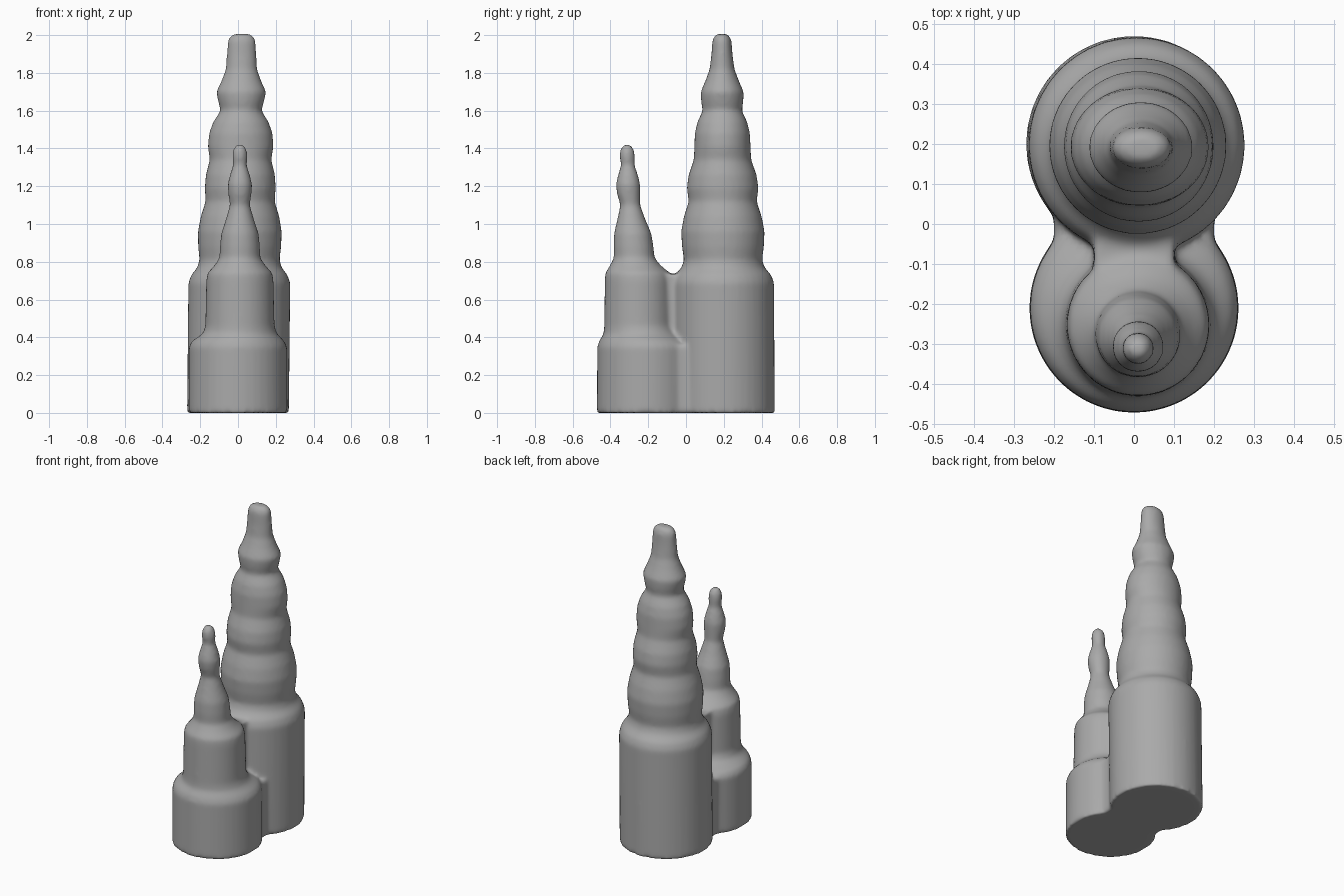
import bpy, bmesh
from math import cos, sin, tau

if "Cube" in bpy.data.objects:
    bpy.data.objects.remove(bpy.data.objects["Cube"])

SIDES = 40
bm = bmesh.new()


def loft(rings):
    """Closed tower from elliptical rings: z, x centre, y centre, x radius, y radius."""
    loops = []
    for z, cx, cy, rx, ry in rings:
        loops.append([bm.verts.new((cx + rx * cos(tau * i / SIDES),
                                    cy + ry * sin(tau * i / SIDES), z))
                      for i in range(SIDES)])
    for low, high in zip(loops, loops[1:]):
        for i in range(SIDES):
            j = (i + 1) % SIDES
            bm.faces.new((low[i], low[j], high[j], high[i]))
    bm.faces.new(loops[0][::-1])
    bm.faces.new(loops[-1])


def block(half_width, front, back, height):
    """Box standing on the ground, used to fill the valley between towers."""
    made = bmesh.ops.create_cube(bm, size=1)["verts"]
    for v in made:
        v.co.x *= 2 * half_width
        v.co.y = front if v.co.y < 0 else back
        v.co.z = 0 if v.co.z < 0 else height


# Tall rear tower: drum, then a stack of shrinking bulges (z, x radius, y radius)
tall = [(0, .27, .27), (.69, .27, .27), (.73, .255, .255), (.77, .223, .22),
        (.81, .212, .207), (.88, .22, .217), (.96, .222, .221), (1.04, .208, .206),
        (1.12, .183, .18), (1.19, .188, .19), (1.26, .183, .18), (1.34, .163, .152),
        (1.41, .174, .149), (1.48, .168, .146), (1.54, .147, .132), (1.6, .108, .104),
        (1.65, .122, .112), (1.7, .132, .114), (1.76, .104, .088), (1.82, .083, .066),
        (1.9, .078, .056), (1.97, .074, .051), (1.995, .062, .04), (2.006, .04, .025)]
loft([(z, .01 * z, .2 - .005 * z, rx, ry) for z, rx, ry in tall])

# Short front tower: two drums and a slim spire (z, y centre, radius)
short = [(0, -.21, .262), (.35, -.21, .26), (.38, -.215, .245), (.42, -.24, .196),
         (.46, -.25, .183), (.7, -.252, .178), (.74, -.256, .172), (.78, -.268, .135),
         (.82, -.274, .108), (.88, -.278, .106), (.95, -.282, .099), (1.02, -.289, .076),
         (1.1, -.295, .053), (1.16, -.304, .062), (1.21, -.307, .065), (1.26, -.307, .053),
         (1.31, -.308, .037), (1.36, -.311, .041), (1.395, -.312, .036), (1.42, -.312, .02)]
loft([(z, .01 if z > .4 else 0, cy, r, r) for z, cy, r in short])

# Saddles joining the towers
block(.2, -.1, .08, .36)
block(.1, -.2, .05, .735)

bmesh.ops.recalc_face_normals(bm, faces=bm.faces)
mesh = bpy.data.meshes.new("twin_towers")
bm.to_mesh(mesh)
bm.free()
towers = bpy.data.objects.new("twin_towers", mesh)
bpy.context.collection.objects.link(towers)

# Fuse into one skin and soften it
remesh = towers.modifiers.new("fuse", "REMESH")
remesh.mode = "VOXEL"
remesh.voxel_size = .012
remesh.use_smooth_shade = True
soften = towers.modifiers.new("soften", "SMOOTH")
soften.factor = .5
soften.iterations = 8

# Plain grey finish
grey = bpy.data.materials.new("stone_grey")
grey.use_nodes = True
colour = (.4, .4, .4, 1)
grey.diffuse_color = colour
grey.node_tree.nodes["Principled BSDF"].inputs["Base Color"].default_value = colour
mesh.materials.append(grey)
